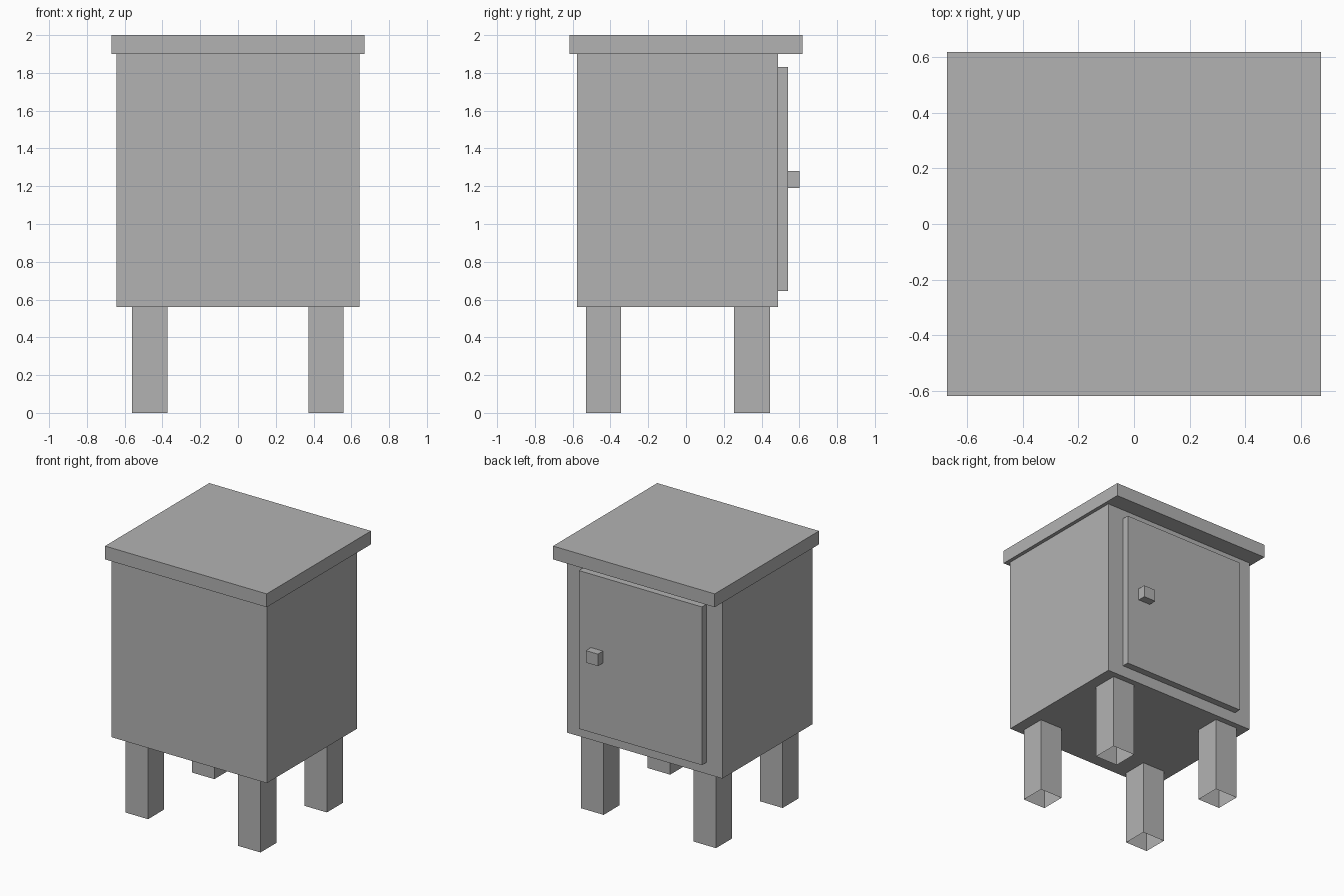
import bpy
import bmesh

if "Cube" in bpy.data.objects:
    bpy.data.objects.remove(bpy.data.objects["Cube"], do_unlink=True)

# Single plain finish
grey = bpy.data.materials.new("plain_grey")
grey.use_nodes = True
COLOUR = (0.45, 0.45, 0.45, 1)
grey.diffuse_color = COLOUR
grey.node_tree.nodes["Principled BSDF"].inputs["Base Color"].default_value = COLOUR


def box(name, xs, ys, zs, open_ends=False):
    """Box spanning the given ranges; open_ends leaves off its top and bottom."""
    bm = bmesh.new()
    bmesh.ops.create_cube(bm, size=1)
    for v in bm.verts:
        v.co = [r[0] if c < 0 else r[1] for c, r in zip(v.co, (xs, ys, zs))]
    bm.normal_update()
    if open_ends:
        ends = [f for f in bm.faces if abs(f.normal.z) > 0.5]
        bmesh.ops.delete(bm, geom=ends, context='FACES_ONLY')
    mesh = bpy.data.meshes.new(name)
    bm.to_mesh(mesh)
    bm.free()
    mesh.materials.append(grey)
    obj = bpy.data.objects.new(name, mesh)
    bpy.context.collection.objects.link(obj)
    return obj


# Cabinet, overhanging top, and door with knob on the back
box("cabinet_body", (-0.643, 0.643), (-0.577, 0.488), (0.56, 1.9))
box("top_board", (-0.67, 0.67), (-0.617, 0.617), (1.9, 2.0))
box("door", (-0.51, 0.51), (0.488, 0.54), (0.645, 1.83))
box("door_knob", (0.31, 0.41), (0.54, 0.6), (1.19, 1.28))

# Four hollow legs, open underneath
for end, ys in (("front", (-0.53, -0.344)), ("back", (0.255, 0.444))):
    for side, xs in (("left", (0.372, 0.558)), ("right", (-0.56, -0.374))):
        box(f"{end}_{side}_leg", xs, ys, (0, 0.56), open_ends=True)
